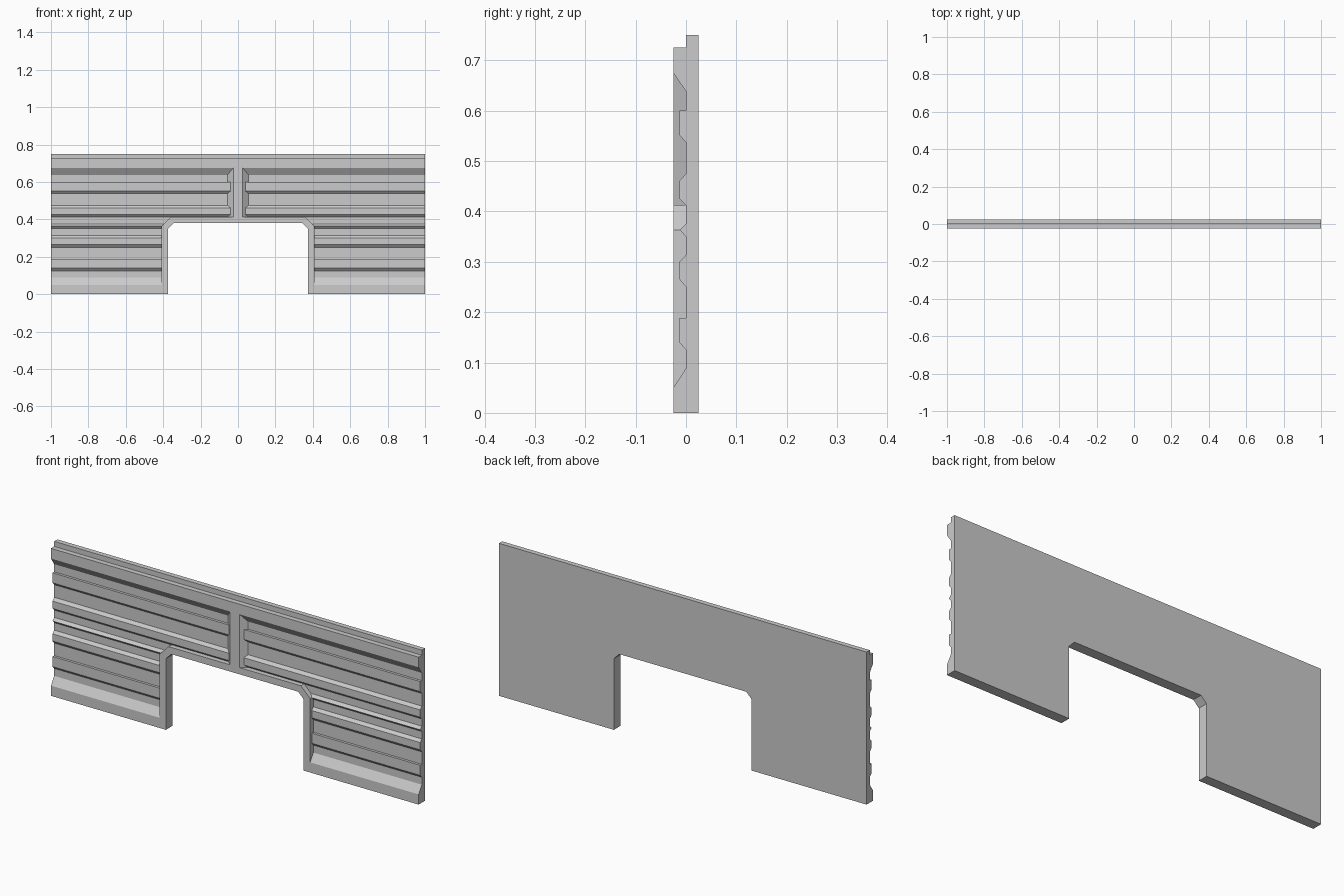
import bpy, bmesh, math
from mathutils import Vector

if "Cube" in bpy.data.objects:
    bpy.data.objects.remove(bpy.data.objects["Cube"])


def prism(name, outline, direction):
    """Closed solid from a planar outline swept along a direction."""
    bm = bmesh.new()
    face = bm.faces.new([bm.verts.new(p) for p in outline])
    swept = bmesh.ops.extrude_face_region(bm, geom=[face])["geom"]
    verts = [v for v in swept if isinstance(v, bmesh.types.BMVert)]
    bmesh.ops.translate(bm, verts=verts, vec=Vector(direction))
    bmesh.ops.recalc_face_normals(bm, faces=bm.faces)
    mesh = bpy.data.meshes.new(name)
    bm.to_mesh(mesh)
    bm.free()
    obj = bpy.data.objects.new(name, mesh)
    bpy.context.collection.objects.link(obj)
    return obj


def combine(target, other, operation):
    """Apply a boolean and discard the helper."""
    mod = target.modifiers.new("combine", 'BOOLEAN')
    mod.operation = operation
    mod.solver = 'EXACT'
    mod.object = other
    bpy.context.view_layer.objects.active = target
    bpy.ops.object.modifier_apply(modifier=mod.name)
    bpy.data.objects.remove(other)


def doorway(half, top, cut, bottom, y):
    """Doorway outline with clipped upper corners."""
    right = [(half, bottom), (half, top - cut), (half - cut, top)]
    left = [(-x, z) for x, z in reversed(right)]
    return [(x, y, z) for x, z in right + left]


F, M, B = -0.025, -0.0125, 0.025   # raised front, rib front, back

# Siding: skirting, ribs, cornice and top lip in one side profile
profile = [
    (B, 0), (F, 0), (F, 0.05), (0, 0.0885),
    (0, 0.125), (M, 0.139), (M, 0.1885), (0, 0.1885),
    (0, 0.25), (M, 0.2645), (M, 0.3), (0, 0.3135),
    (0, 0.35), (M, 0.363), (0, 0.376),
    (0, 0.412), (M, 0.425), (M, 0.461), (0, 0.475),
    (0, 0.537), (M, 0.551), (M, 0.6), (0, 0.6),
    (0, 0.638), (F, 0.675), (F, 0.725), (0, 0.725),
    (0, 0.75), (B, 0.75),
]
wall = prism("wall_panel", [(-1, y, z) for y, z in profile], (2, 0, 0))

# Tapered centre post above the doorway
post = prism("centre_post",
             [(-0.025, F, 0.40), (0.025, F, 0.40),
              (0.068, 0.01, 0.40), (-0.068, 0.01, 0.40)], (0, 0, 0.30))
combine(wall, post, 'UNION')

# Flat door surround, then the opening through everything
surround = prism("door_surround", doorway(0.41, 0.413, 0.05, 0, F), (0, 0.035, 0))
combine(wall, surround, 'UNION')
opening = prism("door_opening", doorway(0.375, 0.38, 0.03, -0.1, -0.1), (0, 0.2, 0))
combine(wall, opening, 'DIFFERENCE')

# Merge leftover coplanar faces
bm = bmesh.new()
bm.from_mesh(wall.data)
bmesh.ops.remove_doubles(bm, verts=bm.verts, dist=1e-5)
bmesh.ops.dissolve_limit(bm, angle_limit=math.radians(0.5),
                         verts=bm.verts, edges=bm.edges)
bmesh.ops.recalc_face_normals(bm, faces=bm.faces)
bm.to_mesh(wall.data)
bm.free()
